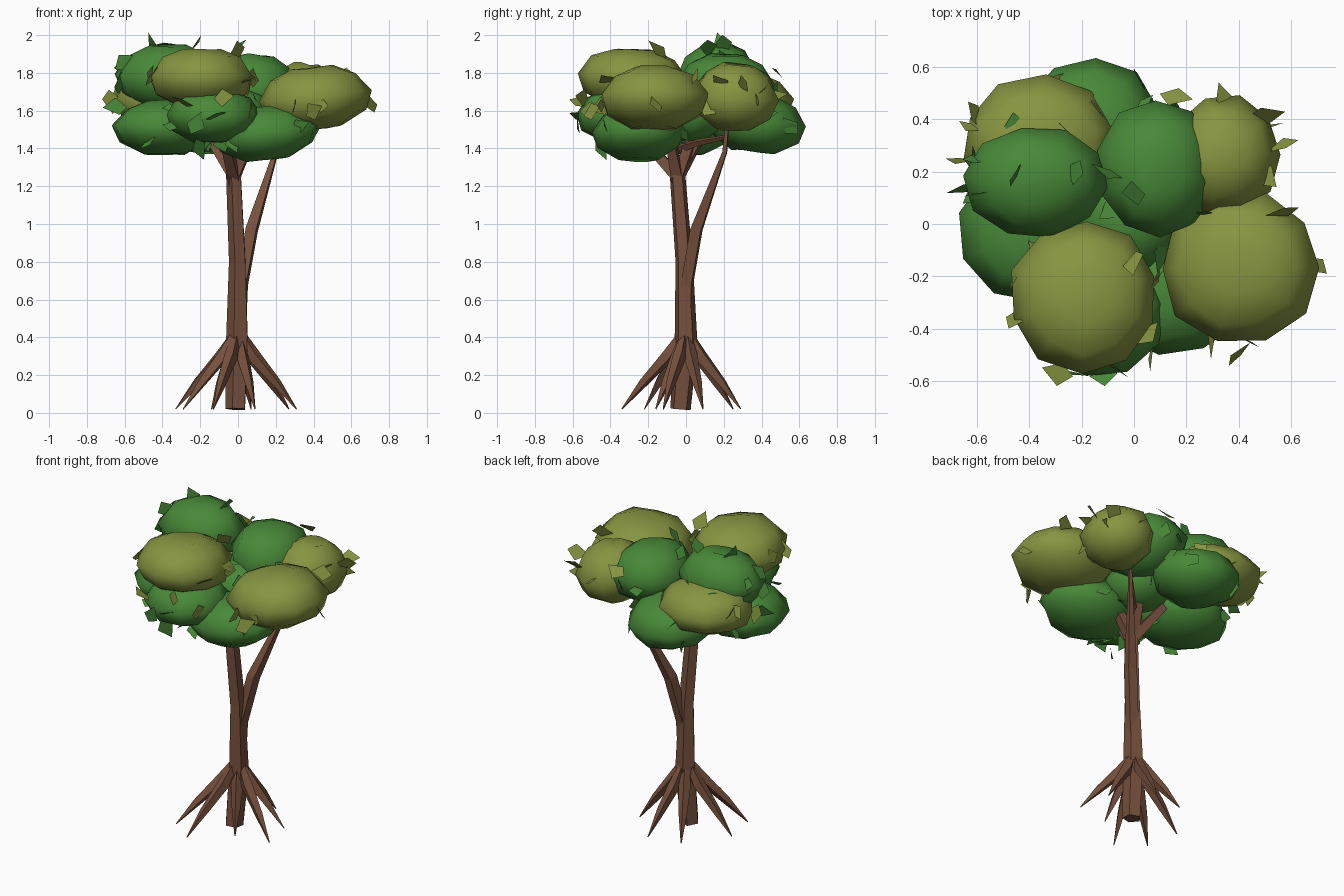
import bpy, bmesh, math, random
from mathutils import Vector, Euler

random.seed(4)
cube = bpy.data.objects.get("Cube")
if cube:
    bpy.data.objects.remove(cube, do_unlink=True)


def make_material(name, rgb):
    mat = bpy.data.materials.new(name)
    mat.use_nodes = True
    mat.diffuse_color = (*rgb, 1)
    mat.node_tree.nodes["Principled BSDF"].inputs["Base Color"].default_value = (*rgb, 1)
    return mat


bark = make_material("bark brown", (0.18, 0.08, 0.046))
green = make_material("leaf green", (0.065, 0.25, 0.04))
olive = make_material("leaf olive", (0.24, 0.3, 0.052))


def finish(bm, name, mat, smooth=False):
    bmesh.ops.recalc_face_normals(bm, faces=bm.faces)
    mesh = bpy.data.meshes.new(name)
    bm.to_mesh(mesh)
    bm.free()
    mesh.materials.append(mat)
    for poly in mesh.polygons:
        poly.use_smooth = smooth
    bpy.context.scene.collection.objects.link(bpy.data.objects.new(name, mesh))


def circle(radius, sides, phase):
    angles = [math.tau * k / sides + phase for k in range(sides)]
    return [Vector((radius * math.cos(a), radius * math.sin(a), 0)) for a in angles]


def loft(rings, name, mat, smooth=False):
    """Skin a stack of equal rings and close both ends."""
    bm = bmesh.new()
    loops = [[bm.verts.new(p) for p in ring] for ring in rings]
    for low, high in zip(loops, loops[1:]):
        for k in range(len(low)):
            n = (k + 1) % len(low)
            bm.faces.new((low[k], low[n], high[n], high[k]))
    bm.faces.new(loops[0])
    bm.faces.new(loops[-1])
    finish(bm, name, mat, smooth)


def limb(name, path, radii, sides=4):
    """Faceted tapering tube that follows a path."""
    points = [Vector(p) for p in path]
    rings = []
    for i, (p, r) in enumerate(zip(points, radii)):
        along = points[min(i + 1, len(points) - 1)] - points[max(i - 1, 0)]
        turn = Vector((0, 0, 1)).rotation_difference(along.normalized())
        rings.append([p + turn @ c for c in circle(r, sides, 0.6)])
    loft(rings, name, bark)


# Main trunk and the leaning second trunk
limb("trunk", [(-0.01, -0.03, 0.02), (0, 0, 0.36), (0, -0.01, 0.8), (-0.02, -0.045, 1.26)],
     [0.057, 0.064, 0.048, 0.043], 5)
limb("leaning_trunk", [(0.01, 0, 0.4), (0.02, 0.005, 0.68), (0.073, 0.055, 0.97), (0.2, 0.205, 1.38), (0.22, 0.225, 1.6)],
     [0.038, 0.04, 0.04, 0.016, 0.01])

# Branches under the crown
fork = Vector((-0.02, -0.045, 1.25))
for i, tip in enumerate([(-0.16, 0.08, 1.47), (0.08, -0.09, 1.48), (-0.07, -0.22, 1.44), (0, 0.05, 1.5)]):
    limb(f"branch_{i}", [fork - Vector((0, 0, 0.06)), fork, tip], [0.03, 0.042, 0.03])
limb("cross_branch", [(-0.02, -0.03, 1.4), (0.06, 0.06, 1.43), (0.2, 0.21, 1.46)], [0.025, 0.02, 0.012])

# Spreading roots
for i, (x, y) in enumerate([(0.31, -0.12), (-0.13, -0.34), (-0.29, -0.22), (0.27, 0.09),
                            (0.07, 0.29), (-0.14, 0.25), (-0.33, 0), (0.09, -0.16)]):
    limb(f"root_{i}", [(x * 0.08, y * 0.08, 0.41), (x * 0.28, y * 0.28, 0.3),
                       (x * 0.66, y * 0.66, 0.16), (x, y, 0.02)], [0.022, 0.037, 0.025, 0.003])

# Crown clumps: material, centre, half sizes, tilt about x and y
clumps = [
    (olive, (-0.36, 0.31, 1.65), (0.29, 0.25, 0.15), (0, 0)),
    (green, (-0.37, 0.165, 1.78), (0.27, 0.21, 0.17), (0.1, 0)),
    (green, (0.09, 0.21, 1.72), (0.23, 0.26, 0.18), (0, 0.1)),
    (olive, (0.34, 0.26, 1.67), (0.21, 0.23, 0.175), (-0.1, 0.1)),
    (olive, (0.41, -0.17, 1.665), (0.3, 0.29, 0.165), (0, -0.1)),
    (olive, (-0.19, -0.28, 1.77), (0.28, 0.29, 0.155), (-0.05, 0)),
    (green, (-0.39, -0.02, 1.51), (0.27, 0.27, 0.145), (0, 0)),
    (green, (0.15, -0.25, 1.48), (0.28, 0.25, 0.14), (0, -0.1)),
    (green, (-0.13, -0.33, 1.57), (0.25, 0.25, 0.14), (0, 0)),
    (green, (-0.16, 0.37, 1.53), (0.26, 0.26, 0.15), (-0.1, 0)),
    (green, (-0.02, 0.02, 1.58), (0.2, 0.2, 0.14), (0, 0)),
]
profile = [(0.36, 0.98), (0.76, 0.7), (1.02, 0.08), (0.88, -0.52), (0.42, -0.97)]


def clump(name, mat, centre, size, tilt):
    """Flattened, uneven low-poly dome with a broad waist."""
    phase = random.uniform(0, 1)
    turn = Euler((*tilt, 0)).to_matrix()
    rings = []
    for radius, height in profile:
        ring = []
        for p in circle(radius, 10, phase):
            p = (p + Vector((0, 0, height))) * random.uniform(0.97, 1.04)
            ring.append(Vector(centre) + turn @ Vector([a * s for a, s in zip(p, size)]))
        rings.append(ring)
    loft(rings, name, mat, True)


for i, spec in enumerate(clumps):
    clump(f"crown_clump_{i}", *spec)


def add_leaf(bm, centre, size):
    """Pointed four-cornered leaf, turned at random."""
    turn = Euler([random.uniform(0, math.tau) for _ in range(3)]).to_matrix()
    outline = [(0, -1, 0), (0.7, 0.2, 0.1), (0.1, 0.9, 0), (-0.7, 0.1, 0.1)]
    bm.faces.new([bm.verts.new(Vector(centre) + turn @ Vector(p) * size) for p in outline])


# Loose leaves: some at chosen spots, the rest scattered on the clumps
spots = {
    "green": [(-0.45, 0.18, 1.95), (-0.23, 0.2, 1.95), (-0.65, 0.14, 1.62), (-0.22, -0.57, 1.53),
              (-0.1, 0.2, 1.88), (-0.17, -0.3, 1.4), (0.1, -0.12, 1.65), (0, 0.12, 1.93), (-0.2, -0.45, 1.4)],
    "olive": [(0.4, -0.5, 1.6), (0.51, 0.42, 1.72), (0.57, 0.3, 1.74), (0.3, -0.45, 1.62), (0.07, -0.5, 1.6),
              (-0.29, -0.57, 1.65), (-0.08, -0.55, 1.67), (0.16, 0.49, 1.8), (0.57, 0.05, 1.78),
              (-0.67, 0.24, 1.65), (0, -0.15, 1.92)],
}
for name, mat in (("green", green), ("olive", olive)):
    bm = bmesh.new()
    for spot in spots[name]:
        add_leaf(bm, spot, 0.07)
    for clump_mat, centre, size, tilt in clumps:
        if clump_mat is mat:
            for _ in range(6):
                a = random.uniform(0, math.tau)
                h = random.uniform(-0.6, 0.5)
                w = math.sqrt(1 - h * h)
                d = (w * math.cos(a), w * math.sin(a), h)
                add_leaf(bm, [c + s * k for c, s, k in zip(centre, size, d)],
                         random.uniform(0.05, 0.07))
    finish(bm, f"{name}_leaves", mat)
